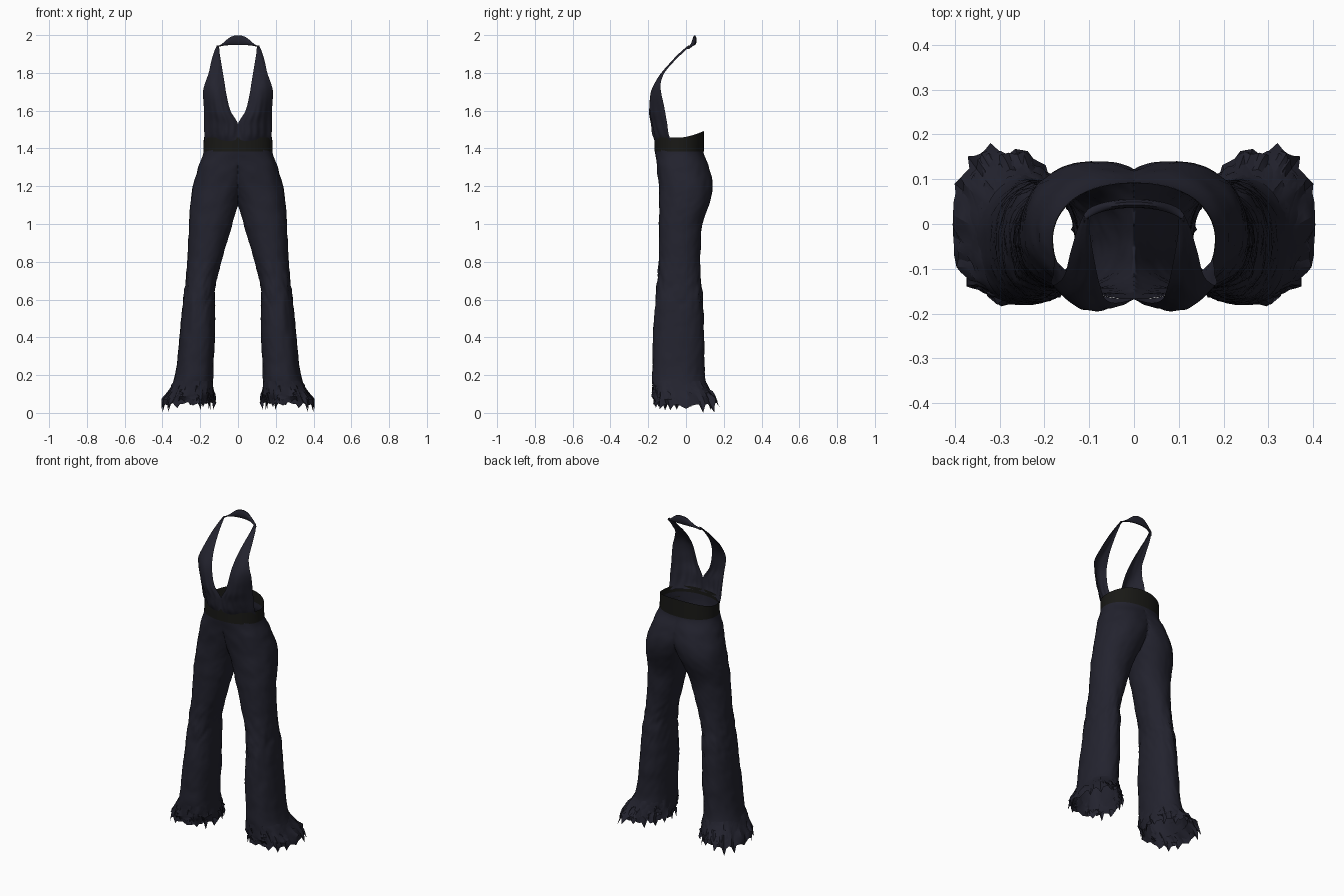
import bpy, bmesh, math, random
from mathutils import noise, Vector

if "Cube" in bpy.data.objects:
    bpy.data.objects.remove(bpy.data.objects["Cube"])

random.seed(4)


def material(name, rgb):
    m = bpy.data.materials.new(name)
    m.diffuse_color = (*rgb, 1)
    m.use_nodes = True
    m.node_tree.nodes["Principled BSDF"].inputs["Base Color"].default_value = m.diffuse_color
    return m


NAVY = material("navy cloth", (0.0165, 0.0165, 0.0275))
BLACK = material("black band", (0.0095, 0.0095, 0.008))


def lerp_rows(rows, z):
    """Smoothly interpolate table rows keyed by their first value."""
    for i in range(len(rows) - 1):
        a, b = rows[i], rows[i + 1]
        if a[0] <= z <= b[0]:
            p, q = rows[max(i - 1, 0)], rows[min(i + 2, len(rows) - 1)]
            t, out = (z - a[0]) / (b[0] - a[0]), []
            for k in range(1, len(a)):
                m0 = (b[k] - p[k]) / (b[0] - p[0]) * (b[0] - a[0])
                m1 = (q[k] - a[k]) / (q[0] - a[0]) * (b[0] - a[0])
                out.append((2*t**3 - 3*t*t + 1) * a[k] + (t**3 - 2*t*t + t) * m0
                           + (3*t*t - 2*t**3) * b[k] + (t**3 - t*t) * m1)
            return out
    return rows[-1][1:] if z > rows[-1][0] else rows[0][1:]


def grid_object(name, rows, mat, closed=False, mirror=False, angle=50):
    """Skin a list of point rows into a sheet or tube."""
    bm = bmesh.new()
    vs = [[bm.verts.new(p) for p in r] for r in rows]
    n = len(rows[0])
    for a, b in zip(vs, vs[1:]):
        for j in range(n if closed else n - 1):
            k = (j + 1) % n
            quad = (a[j], a[k], b[k], b[j])
            # leave the centre plane open so both halves share one inside
            if not (mirror and all(abs(v.co.x) < 1e-6 for v in quad)):
                bm.faces.new(quad)
    bmesh.ops.delete(bm, geom=[v for v in bm.verts if not v.link_faces], context='VERTS')
    bmesh.ops.remove_doubles(bm, verts=bm.verts, dist=1e-5)
    bmesh.ops.recalc_face_normals(bm, faces=bm.faces)
    me = bpy.data.meshes.new(name)
    bm.to_mesh(me)
    bm.free()
    me.materials.append(mat)
    ob = bpy.data.objects.new(name, me)
    bpy.context.collection.objects.link(ob)
    if mirror:
        md = ob.modifiers.new("mirror", 'MIRROR')
        md.use_clip = True
        md.merge_threshold = 0.0005
    bpy.ops.object.select_all(action='DESELECT')
    ob.select_set(True)
    bpy.context.view_layer.objects.active = ob
    bpy.ops.object.shade_smooth_by_angle(angle=math.radians(angle))
    return ob


def spow(v, p):
    return math.copysign(abs(v) ** p, v)


# Trouser sections: z, inner x, outer x, front y, back y,
# then roundness of the front, outer back and inner back
TROUSERS = [
    (0.10, 0.130, 0.366, -0.176, 0.122, 0.80, 0.95, 1.05),
    (0.20, 0.132, 0.333, -0.178, 0.100, 0.86, 0.98, 1.05),
    (0.40, 0.122, 0.310, -0.175, 0.096, 0.88, 1.00, 1.05),
    (0.60, 0.122, 0.290, -0.160, 0.089, 0.92, 1.00, 1.05),
    (0.68, 0.118, 0.279, -0.152, 0.080, 0.93, 1.00, 1.05),
    (0.80, 0.088, 0.269, -0.144, 0.075, 0.94, 1.00, 1.00),
    (1.00, 0.030, 0.259, -0.143, 0.087, 0.94, 1.00, 0.95),
    (1.10, 0.000, 0.253, -0.141, 0.121, 0.90, 1.00, 0.88),
    (1.20, -0.045, 0.238, -0.144, 0.141, 0.88, 1.00, 0.82),
    (1.30, -0.100, 0.211, -0.153, 0.122, 0.88, 0.98, 0.82),
    (1.38, -0.160, 0.182, -0.164, 0.092, 0.90, 0.93, 0.92),
    (1.42, -0.181, 0.181, -0.1675, 0.0925, 0.92, 0.92, 0.92),
]


def corner(a, front, back_out, back_in):
    """Rounded-box direction with a separate roundness per side."""
    c, s = math.cos(a), math.sin(a)
    p = front if s < 0 else (back_out if c > 0 else back_in)
    return spow(c, p), spow(s, p)


def trouser_ring(z, n):
    xi, xo, yf, yb, *p = lerp_rows(TROUSERS, z)
    ring = []
    for j in range(n):
        c, s = corner(2 * math.pi * j / n, *p)
        # cloth creases, strongest around the knees and fading at the waist
        knee = math.exp(-((z - 0.66) / 0.12) ** 2)
        fade = min(1, (1.42 - z) / 0.1)
        r = 1 + fade * (0.03 + 0.03 * knee) * noise.noise(Vector((c * 2, s * 2, z * 13)))
        r += fade * (0.02 + 0.04 * knee) * noise.noise(Vector((c * 4, s * 4, z * 32 + c * 6)))
        x = (xi + xo) / 2 + (xo - xi) / 2 * c * r
        y = (yf + yb) / 2 + (yb - yf) / 2 * s * r
        if z > 1.08:
            x = max(x, 0.0)
        ring.append((x, y, z))
    return ring


zs = [0.10 + 1.32 * i / 90 for i in range(91)]
grid_object("trousers", [trouser_ring(z, 64) for z in zs], NAVY, closed=True, mirror=True)

# Ragged ruffled hems: z, inner x, outer x, front y, back y
HEM = [
    (0.03, 0.124, 0.408, -0.164, 0.168),
    (0.06, 0.126, 0.400, -0.169, 0.160),
    (0.10, 0.130, 0.378, -0.175, 0.138),
    (0.14, 0.132, 0.353, -0.177, 0.115),
    (0.17, 0.132, 0.339, -0.178, 0.103),
]


def ruffle(name, levels, tips):
    n, rows = 60, []
    for i, z in enumerate(levels):
        xi, xo, yf, yb = lerp_rows(HEM, z)
        ring = []
        for j in range(n):
            c, s = corner(2 * math.pi * j / n, 0.76, 0.86, 1.05)
            rough = min(i, 2) / 2
            r = 1 + rough * (0.13 * noise.noise(Vector((c * 4, s * 4, z * 24)))
                             + random.uniform(-0.045, 0.045))
            dz = rough * random.uniform(-0.010, 0.010)
            if i == len(levels) - 1:          # hanging tatters, uneven in length
                dz = -tips * random.uniform(0.2, 1) if j % 4 == 0 else tips * random.uniform(0, 0.5)
                dz -= 0.014 * max(c, 0) - 0.006
            # the back flares out toward the outer side
            flare = 0.10 * rough * (0.17 - z) * 2 * c * max(s, 0)
            ring.append(((xi + xo) / 2 + (xo - xi) / 2 * c * r,
                         (yf + yb) / 2 + (yb - yf) / 2 * s * r + flare, max(z + dz, 0)))
        rows.append(ring)
    return grid_object(name, rows, NAVY, closed=True, mirror=True, angle=30)


ruffle("hem_ruffle", [0.17, 0.145, 0.12, 0.095, 0.07, 0.04], 0.034)
ruffle("hem_upper_ruffle", [0.15, 0.125, 0.105, 0.075], 0.018)

# Waistband, rising toward the back
rows = []
for t in (0, 0.33, 0.67, 1):
    ring = []
    for j in range(56):
        a = 2 * math.pi * j / 56
        c, s = math.cos(a), math.sin(a)
        top = 1.457 + 0.035 * max(s, 0) ** 1.5
        ring.append(((0.183 - 0.002 * t) * spow(c, 0.92),
                     -0.037 + 0.131 * spow(s, 0.92),
                     1.385 + (top - 1.385) * t))
    rows.append(ring)
grid_object("waistband", rows, BLACK, closed=True)

# Halter front: z, inner x, outer x, inner y, middle y, outer y
BODICE = [
    (1.44, 0.000, 0.177, -0.166, -0.150, -0.078),
    (1.47, 0.000, 0.178, -0.167, -0.164, -0.088),
    (1.53, 0.000, 0.180, -0.168, -0.178, -0.100),
    (1.60, 0.040, 0.180, -0.176, -0.189, -0.112),
    (1.70, 0.064, 0.185, -0.168, -0.182, -0.132),
    (1.74, 0.070, 0.176, -0.155, -0.168, -0.136),
    (1.80, 0.080, 0.155, -0.122, -0.130, -0.114),
    (1.86, 0.090, 0.142, -0.072, -0.078, -0.064),
    (1.91, 0.098, 0.127, -0.022, -0.028, -0.012),
    (1.945, 0.100, 0.112, 0.012, 0.012, 0.020),
]
rows = []
for i in range(41):
    z = 1.44 + 0.505 * i / 40
    xi, xo, yi, ym, yo = lerp_rows(BODICE, z)
    if z <= 1.53:
        xi = 0.0
    row = []
    for j in range(29):
        t = j / 28
        y = yi * (1-t) * (1-2*t) + ym * 4 * t * (1-t) + yo * t * (2*t-1)
        # gathered pleats, rising out of the band and fading above the bust
        fold = min(1, max(0, z - 1.45) / 0.03) * max(0, 1 - (z - 1.44) / 0.25)
        y += 0.004 * math.sin(t * 30 + z * 9) * fold * min(1, 6 * t)
        y += 0.004 * noise.noise(Vector((t * 3, 2, z * 14))) * min(1, 6 * t)
        row.append((max(xi, 0) + (xo - xi) * t, y, z))
    rows.append(row)
grid_object("halter_front", rows, NAVY, mirror=True)

# Neck strap: a folded band looping behind the neck
rows = []
for i in range(25):
    u = -1 + 2 * i / 24
    arch = 1 - u * u
    x = 0.112 * u
    y = 0.012 + 0.034 * arch ** 0.6
    top = 1.942 + 0.058 * (0.5 + 0.5 * math.cos(math.pi * abs(u) ** 1.3))
    low = 1.925 + 0.022 * arch ** 0.3
    rows.append([(x, y + 0.010 * math.cos(a),
                  (top + low) / 2 + (top - low) / 2 * math.sin(a))
                 for a in (math.pi * k / 5 for k in range(10))])
grid_object("neck_strap", rows, NAVY, closed=True)
